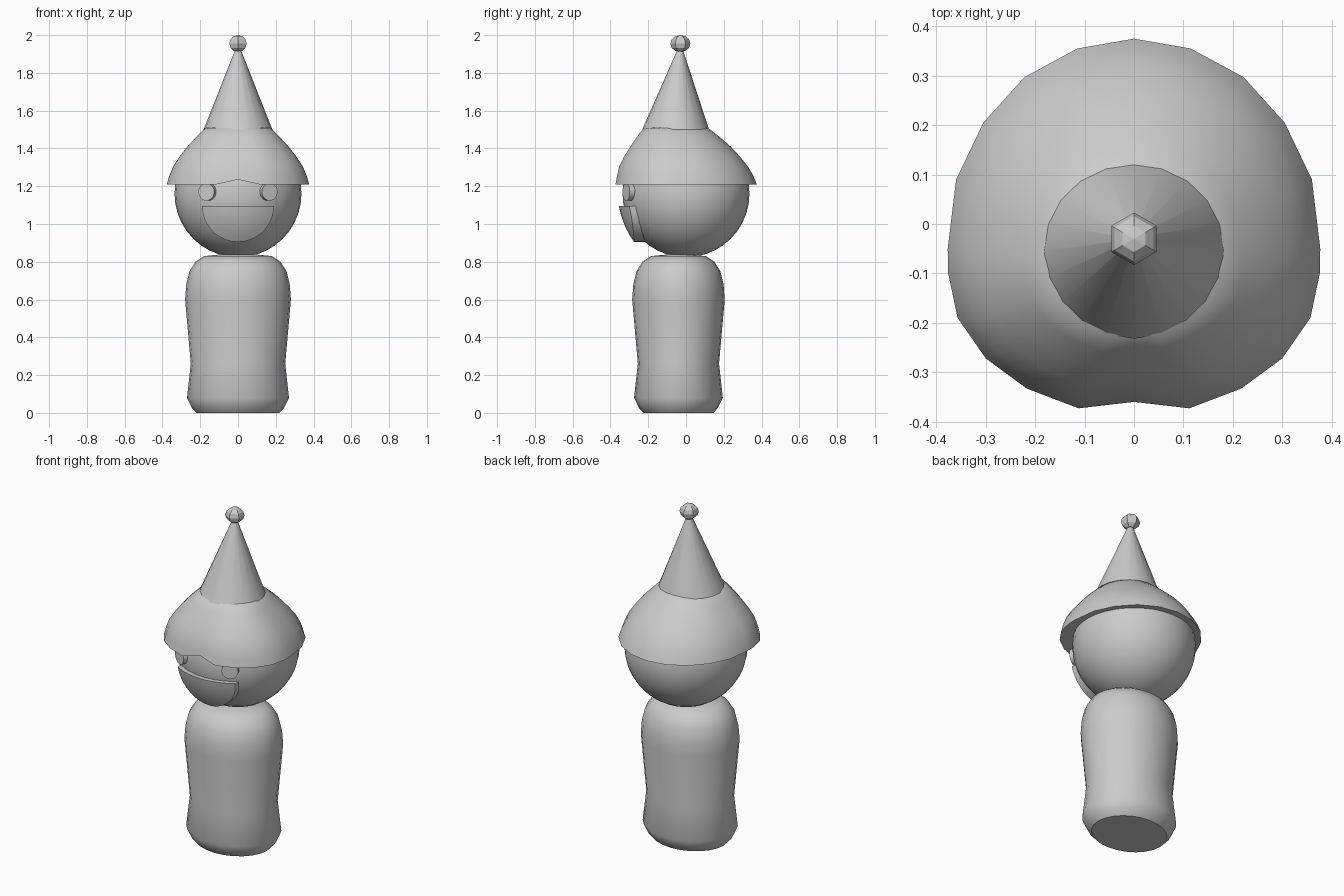
import bpy, math
from mathutils import Matrix

if "Cube" in bpy.data.objects:
    bpy.data.objects.remove(bpy.data.objects["Cube"])


def make(name, verts, faces, smooth=True):
    me = bpy.data.meshes.new(name)
    me.from_pydata(verts, [], faces)
    ob = bpy.data.objects.new(name, me)
    bpy.context.collection.objects.link(ob)
    bpy.ops.object.select_all(action='DESELECT')
    ob.select_set(True)
    bpy.context.view_layer.objects.active = ob
    if smooth:
        bpy.ops.object.shade_smooth_by_angle(angle=math.radians(40))
    return ob


def loft(name, rings, smooth=True):
    """Skin equal-length rings (bottom to top, counter-clockwise) and cap both ends."""
    n = len(rings[0])
    verts = [p for r in rings for p in r]
    faces = [(k * n + i, k * n + (i + 1) % n, (k + 1) * n + (i + 1) % n, (k + 1) * n + i)
             for k in range(len(rings) - 1) for i in range(n)]
    faces.append(tuple(reversed(range(n))))
    faces.append(tuple(range(len(verts) - n, len(verts))))
    return make(name, verts, faces, smooth)


def ellipse(rx, ry, cy, z, n):
    return [(rx * math.cos(2 * math.pi * i / n), cy + ry * math.sin(2 * math.pi * i / n), z)
            for i in range(n)]


# Body: oval turned shape
body = [(0.22, 0), (0.243, 0.025), (0.27, 0.08), (0.25, 0.26), (0.28, 0.6), (0.274, 0.68),
        (0.257, 0.75), (0.225, 0.8), (0.18, 0.83), (0.08, 0.84)]
loft("body", [ellipse(r, r - 0.035, -0.04, z, 24) for r, z in body])

# Head
bpy.ops.mesh.primitive_uv_sphere_add(segments=32, ring_count=20, radius=0.336, location=(0, 0, 1.16))
bpy.context.object.name = "head"
bpy.ops.object.shade_smooth()

# Cap: half outline from back to front, mirrored, with a raised notch at the front
half = [(0.115, 0.355), (0.222, 0.297), (0.305, 0.205), (0.36, 0.09), (0.377, -0.05),
        (0.376, -0.1), (0.357, -0.19), (0.3, -0.272), (0.217, -0.333), (0.112, -0.373)]
outline = ([(0, 0.375)] + [(-x, y) for x, y in half] + [(0, -0.36)] + half[::-1])


def cap_ring(s, shift, z, lift=0):
    return [(x * s, y * s + shift, z + (lift if abs(x) < 0.01 and y < 0 else 0)) for x, y in outline]


loft("cap", [cap_ring(0.8, 0, 1.215, 0.02), cap_ring(1, 0, 1.21, 0.025), cap_ring(0.965, -0.005, 1.255, 0.01),
             cap_ring(0.91, -0.014, 1.305), cap_ring(0.82, -0.022, 1.357), cap_ring(0.71, -0.03, 1.41),
             cap_ring(0.58, -0.042, 1.463), cap_ring(0.46, -0.053, 1.507), cap_ring(0.2, -0.05, 1.535)])

# Pointed top and bobble
loft("cap_cone", [ellipse(0.182, 0.177, -0.055, 1.5, 20), ellipse(0.008, 0.008, -0.03, 1.94, 20)])
bpy.ops.mesh.primitive_uv_sphere_add(segments=6, ring_count=6, radius=0.053, location=(0, -0.03, 1.955))
bobble = bpy.context.object
bobble.name = "bobble"
bobble.scale.z = 0.85

# Eyes: short discs turned outward
for side, label in ((-1, "left"), (1, "right")):
    bpy.ops.mesh.primitive_cylinder_add(vertices=24, radius=0.046, depth=0.06)
    eye = bpy.context.object
    eye.name = label + "_eye"
    eye.matrix_world = (Matrix.Translation((side * 0.155, -0.29, 1.17))
                        @ Matrix.Rotation(side * math.radians(25), 4, 'Z')
                        @ Matrix.Rotation(math.radians(90), 4, 'X'))
    bpy.ops.object.shade_smooth_by_angle(angle=math.radians(40))

# Mouth: half disc curved over the face, with walls running back into the head
N, M = 18, 6


def mouth_pt(t, k, back=0):
    a = math.pi + math.pi * k / N
    x, dz = 0.19 * t * math.cos(a), 0.19 * t * math.sin(a)
    r = 0.361 + 0.014 * (dz / 0.19) ** 2
    y = -math.sqrt(r * r - x * x - (dz - 0.065) ** 2)
    return (x, -0.2 if back else y, 1.095 + dz)


W = N + 1
verts = [mouth_pt(j / M, k) for j in range(M + 1) for k in range(W)]
faces = [(j * W + k, (j + 1) * W + k, (j + 1) * W + k + 1, j * W + k + 1)
         for j in range(M) for k in range(N)]
border = [M * W + k for k in range(W)] + [j * W + N for j in range(M - 1, 0, -1)]
border += [0] + [j * W for j in range(1, M)]
base = len(verts)
verts += [(verts[i][0], -0.2, verts[i][2]) for i in border]
nb = len(border)
faces += [(border[i], base + i, base + (i + 1) % nb, border[(i + 1) % nb]) for i in range(nb)]
faces.append(tuple(reversed(range(base, base + nb))))
mouth = make("mouth", verts, faces)
